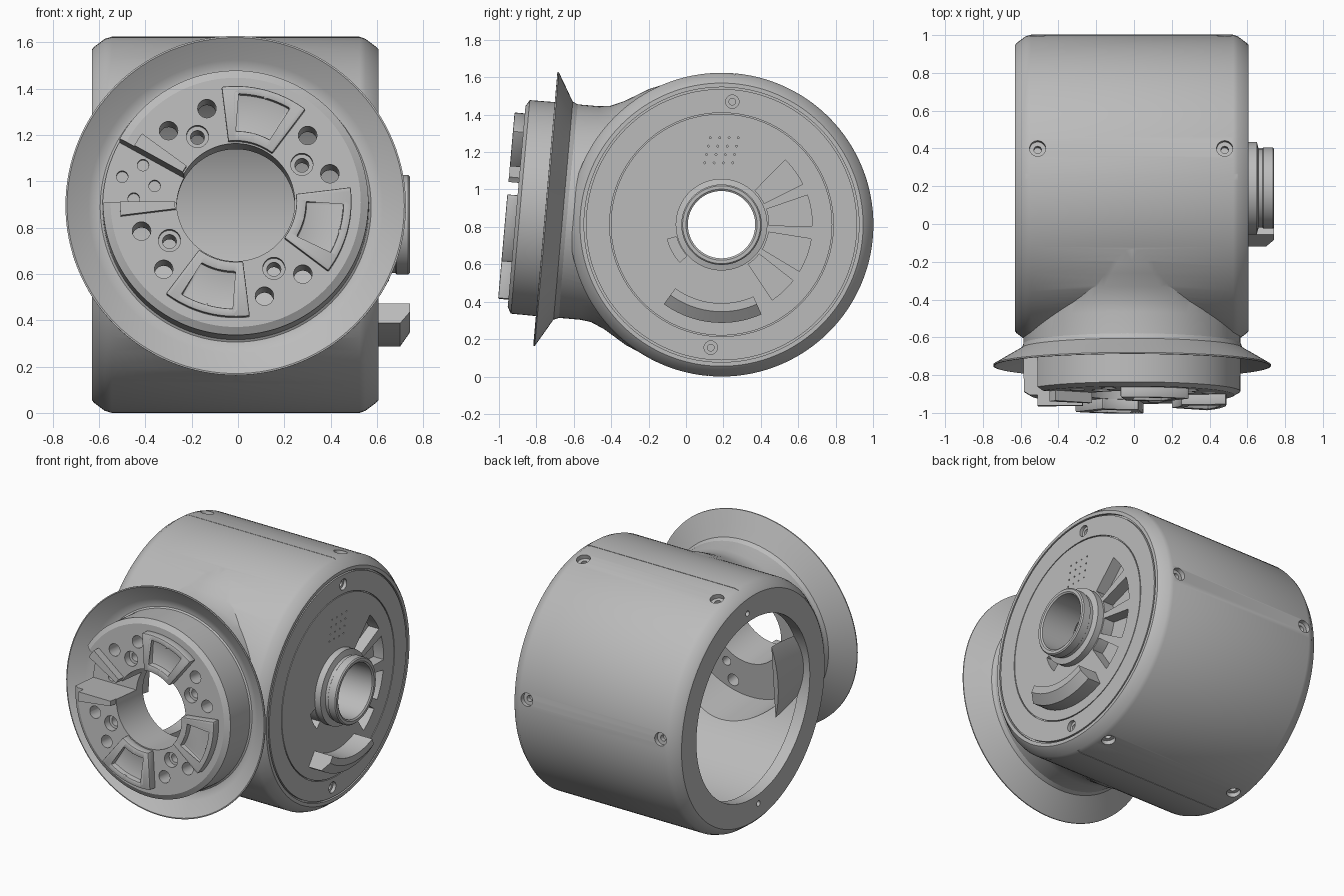
import bpy, bmesh, math
from mathutils import Matrix, Vector

if "Cube" in bpy.data.objects:
    bpy.data.objects.remove(bpy.data.objects["Cube"], do_unlink=True)

grey = bpy.data.materials.new("plain grey")
grey.use_nodes = True
grey.diffuse_color = (0.5, 0.5, 0.5, 1)
grey.node_tree.nodes["Principled BSDF"].inputs["Base Color"].default_value = grey.diffuse_color

CY, CZ, R = 0.19, 0.812, 0.812
# drum frame: local z runs along +x, local x is +y, local y is up
DRUM = Matrix(((0, 0, 1, 0), (1, 0, 0, CY), (0, 1, 0, CZ), (0, 0, 0, 1)))
# neck frame: local z points forward and tilts slightly up
NECK = Matrix.Translation((-0.01, CY, CZ)) @ Matrix.Rotation(math.radians(84.95), 4, 'X')


def sweep(bm, prof, a0=0, a1=360, n=96, m=Matrix()):
    """Turn a closed (height, radius) profile about local z, fully or as a sector."""
    full = a1 - a0 >= 360
    rings = []
    for i in range(n if full else n + 1):
        a = math.radians(a0 + (a1 - a0) * i / n)
        rings.append([bm.verts.new(m @ Vector((r * math.cos(a), r * math.sin(a), h)))
                      for h, r in prof])
    k = len(prof)
    for i in range(n):
        p, q = rings[i], rings[(i + 1) % len(rings)]
        for j in range(k):
            bm.faces.new((p[j], p[(j + 1) % k], q[(j + 1) % k], q[j]))
    if not full:
        bm.faces.new(rings[0])
        bm.faces.new(rings[-1])


def block(r0, r1, z0, z1):
    return [(z0, r0), (z1, r0), (z1, r1), (z0, r1)]


def pin(bm, x, y, r, z0, z1, n=24):
    sweep(bm, block(0, r, z0, z1), n=n, m=Matrix.Translation((x, y, 0)))


def stepped(bm, m, r1, r2, top, mid, low, n=24):
    """Counterbored hole shape."""
    sweep(bm, [(top, 0), (top, r1), (mid, r1), (mid, r2), (low, r2), (low, 0)], n=n, m=m)


def polar(r, deg):
    return r * math.cos(math.radians(deg)), r * math.sin(math.radians(deg))


def make(name, bm, frame):
    bmesh.ops.remove_doubles(bm, verts=bm.verts, dist=1e-5)
    bmesh.ops.recalc_face_normals(bm, faces=bm.faces)
    me = bpy.data.meshes.new(name)
    bm.to_mesh(me)
    bm.free()
    me.materials.append(grey)
    ob = bpy.data.objects.new(name, me)
    bpy.context.scene.collection.objects.link(ob)
    ob.matrix_world = frame
    return ob


def apply(ob, mod):
    bpy.context.view_layer.update()
    bpy.context.view_layer.objects.active = ob
    bpy.ops.object.modifier_apply(modifier=mod.name)


def boolean(ob, bm, frame, op='DIFFERENCE'):
    tool = make("cutter", bm, frame)
    tool.hide_render = True
    mod = ob.modifiers.new("bool", 'BOOLEAN')
    mod.operation, mod.solver, mod.object = op, 'EXACT', tool
    apply(ob, mod)
    bpy.data.objects.remove(tool, do_unlink=True)


def finish(ob, angle=30):
    bpy.ops.object.select_all(action='DESELECT')
    ob.select_set(True)
    bpy.context.view_layer.objects.active = ob
    bpy.ops.object.shade_smooth_by_angle(angle=math.radians(angle))


# hollow drum with cover rings and hub in one turned profile
bm = bmesh.new()
sweep(bm, [(.735, .18), (.742, .19), (.742, .208), (.735, .215), (.685, .215), (.68, .208),
           (.66, .208), (.655, .225), (.65, .245), (.607, .245), (.607, .592), (.597, .592),
           (.597, .598), (.607, .598), (.607, .725), (.59, .725), (.59, .735), (.607, .735),
           (.607, .757), (.597, .768), (.55, .803), (.525, R), (-.545, R), (-.575, .803),
           (-.622, .768), (-.63, .757), (-.63, .6), (-.55, .6), (-.55, .7), (.5, .7), (.5, .18)],
      n=128)
body = make("drum_body", bm, DRUM)

# neck that flares up and down into the drum
bm = bmesh.new()
rings = []
for d, r in [(.845, .573), (.708, .573), (.65, .58), (.576, .612), (.51, .652),
             (.45, .688), (.39, .713), (.33, .728)]:
    rings.append([bm.verts.new((.575 * math.cos(a), r * math.sin(a), d))
                  for a in [math.tau * i / 96 for i in range(96)]])
for p, q in zip(rings, rings[1:]):
    for i in range(96):
        j = (i + 1) % 96
        bm.faces.new((p[i], p[j], q[j], q[i]))
bm.faces.new(rings[0])
bm.faces.new(rings[-1])
boolean(body, bm, NECK, 'UNION')

# clear the inside of the drum and the neck
bm = bmesh.new()
sweep(bm, block(0, .701, -.551, .501), n=128)
boolean(body, bm, DRUM)
bm = bmesh.new()
sweep(bm, block(0, .49, .3, .9))
boolean(body, bm, NECK)

# screw holes, vents, seams
bm = bmesh.new()
for ang in (75, 5, -80):
    for x in (-.51, .48):
        m = (Matrix.Rotation(math.radians(ang), 4, 'Z') @ Matrix.Translation((R, 0, x))
             @ Matrix.Rotation(math.radians(90), 4, 'Y'))
        stepped(bm, m, .043, .02, .03, -.03, -.06)
for ang in (85, 265):
    x, y = polar(.66, ang)
    stepped(bm, Matrix.Translation((x, y, 0)), .036, .018, .63, .585, .56)
    stepped(bm, Matrix.Translation((x, y, 0)), .036, .018, -.56, -.585, -.65)
    sweep(bm, block(R - .008, R + .02, -.62, .59), ang - .12, ang + .12, 1)
for mid, half in ((36, 9.5), (9, 10), (-20, 11), (-47, 9)):
    sweep(bm, block(.255, .485, .53, .65), mid - half, mid + half, 10)
sweep(bm, block(.25, .3, .53, .65), 195, 222, 8)
for i in range(4):
    for j in range(4):
        pin(bm, -.09 + .05 * i + .01 * j, .33 + .045 * j, .005, .595, .62, 8)
boolean(body, bm, DRUM)
finish(body)

# curved grip on the cover
bm = bmesh.new()
sweep(bm, [(.6, .42), (.742, .42), (.742, .465), (.7, .525), (.6, .525)], 234, 294, 20)
finish(make("cover_grip", bm, DRUM))

# flared collar and front plate
bm = bmesh.new()
sweep(bm, [(1.1, .255), (1.1, .54), (1.095, .548), (1.08, .573), (.875, .575), (.868, .585),
           (.87, .605), (.885, .635), (.946, .728), (.945, .735), (.938, .735), (.885, .645),
           (.865, .61), (.85, .585), (.82, .572), (.82, .255)], n=128)
plate = make("front_plate", bm, NECK)
bm = bmesh.new()
sweep(bm, block(.2, .6, .89, 1.3), 151, 180, 16)
boolean(plate, bm, NECK)

# plate holes: four counterbored, eight plain, four small in the notch
bm = bmesh.new()
for k in range(4):
    base = 30 + 90 * k
    x, y = polar(.33, base)
    stepped(bm, Matrix.Translation((x, y, 0)), .048, .03, 1.2, 1.05, .7)
    for side in (-13, 13):
        x, y = polar(.425, base + side)
        pin(bm, x, y, .04, .7, 1.2)
for x, y in ((-.4, .18), (-.49, .13), (-.35, .09), (-.44, .035)):
    pin(bm, x, y, .025, .85, 1.2)
boolean(plate, bm, NECK)
finish(plate)

# raised pads with pockets
for k, name in enumerate(("top_pad", "right_pad", "bottom_pad")):
    mid = 75 - 90 * k
    bm = bmesh.new()
    sweep(bm, block(.262, .5, 1.09, 1.155), mid - 22, mid + 22, 20)
    pad = make(name, bm, NECK)
    bm = bmesh.new()
    sweep(bm, block(.305, .465, 1.115, 1.2), mid - 15, mid + 15, 16)
    boolean(pad, bm, NECK)
    bev = pad.modifiers.new("bevel", 'BEVEL')
    bev.width, bev.segments = .006, 2
    bev.limit_method, bev.angle_limit = 'ANGLE', math.radians(40)
    apply(pad, bev)
    finish(pad)

# raised edges beside the notch
for name, a in (("notch_edge_upper", 144), ("notch_edge_lower", 180)):
    bm = bmesh.new()
    sweep(bm, block(.262, .5, 1.09, 1.155), a, a + 7, 4)
    finish(make(name, bm, NECK))
